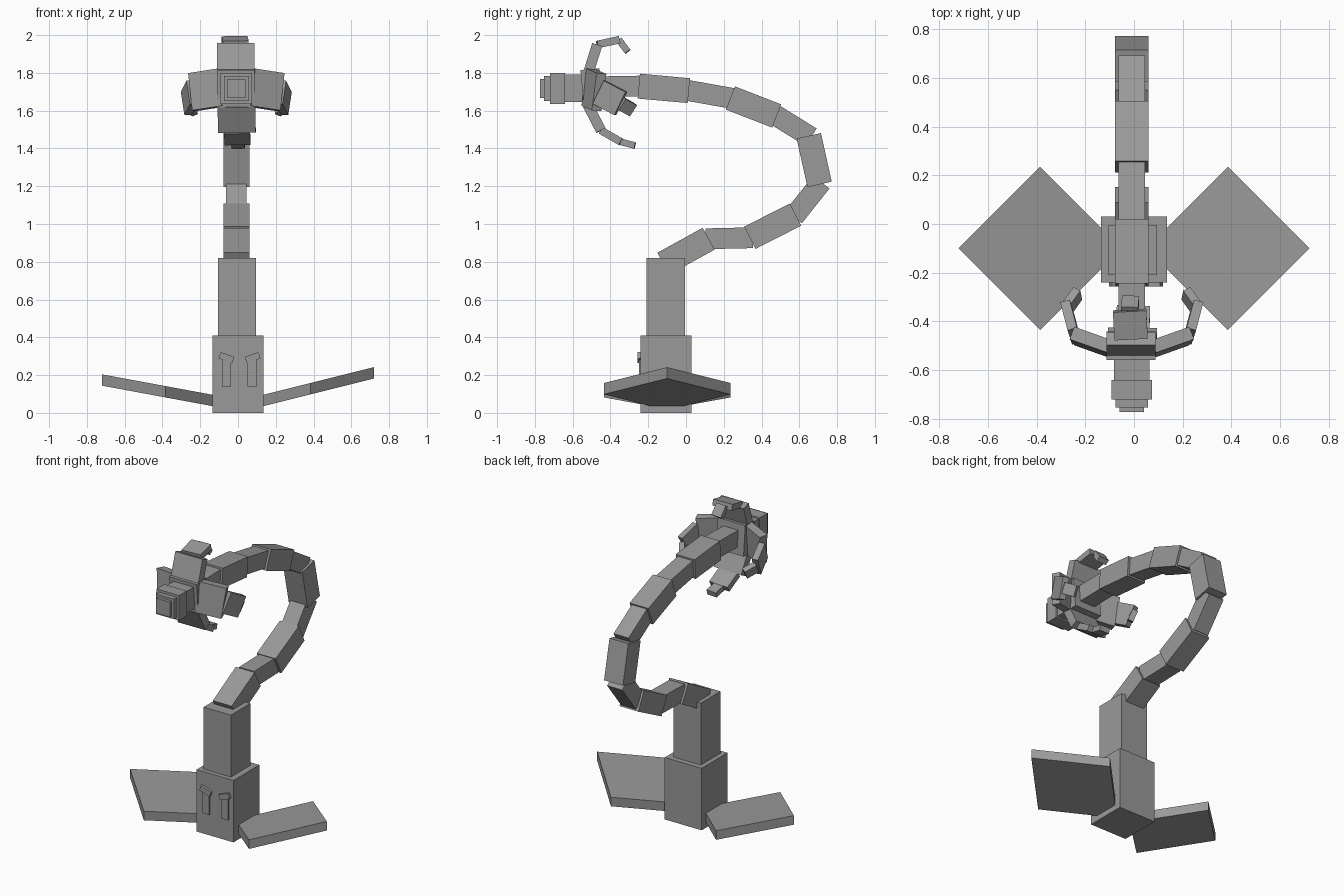
import bpy
from math import radians
from mathutils import Vector, Matrix

if "Cube" in bpy.data.objects:
    bpy.data.objects.remove(bpy.data.objects["Cube"])

grey = bpy.data.materials.new("stone grey")
grey.diffuse_color = (0.32, 0.32, 0.32, 1)
grey.use_nodes = True
grey.node_tree.nodes["Principled BSDF"].inputs["Base Color"].default_value = grey.diffuse_color


def make_box(name, size, matrix):
    """Box of the given size placed by a matrix."""
    bpy.ops.mesh.primitive_cube_add(size=1)
    ob = bpy.context.object
    ob.name = name
    ob.data.transform(matrix @ Matrix.Diagonal((*size, 1)))
    ob.data.materials.append(grey)
    return ob


def block(name, lo, hi, rot=None):
    """Box between two corners, optionally turned about its centre."""
    lo, hi = Vector(lo), Vector(hi)
    return make_box(name, hi - lo, Matrix.Translation((lo + hi) / 2) @ (rot or Matrix()))


def link(name, p, q, width, thick, side=(1, 0, 0)):
    """Box running from p to q, its width along the side direction."""
    p, q = Vector(p), Vector(q)
    z = (q - p).normalized()
    x = Vector(side)
    x = (x - z * x.dot(z)).normalized()
    y = z.cross(x)
    m = Matrix((x, y, z)).transposed().to_4x4()
    return make_box(name, (width, thick, (q - p).length), Matrix.Translation((p + q) / 2) @ m)


# Base and lower stalk
block("base", (-0.135, -0.24, 0), (0.135, 0.03, 0.41))
block("lower_stalk", (-0.105, -0.21, 0.41), (0.095, -0.005, 0.82))

# Curved neck: alternating thick and thin links, (y, z) joints
CX = -0.009
joints = [(-0.12, 0.79), (0.12, 0.922), (0.338, 0.927), (0.58, 1.05), (0.707, 1.21),
          (0.65, 1.467), (0.48, 1.572), (0.235, 1.667), (0.015, 1.706), (-0.25, 1.73),
          (-0.48, 1.726)]
for i, (a, b) in enumerate(zip(joints, joints[1:])):
    wide = i % 2 == 0
    a, b = Vector((CX, *a)), Vector((CX, *b))
    # thin links reach slightly into the thick ones, closing the bends
    extra = (b - a).normalized() * (0.0 if wide else 0.015)
    link(f"neck_link_{i + 1}", a - extra, b + extra,
         0.138 if wide else 0.11, 0.132 if wide else 0.11)

# Flower head: centre plate and stepped snout
block("head_plate", (-0.112, -0.55, 1.62), (0.088, -0.45, 1.82),
      Matrix.Rotation(radians(5), 4, 'X'))
for name, y0, y1, s in [("snout_root", -0.65, -0.52, 0.145), ("snout_rim", -0.72, -0.64, 0.165),
                        ("snout_lip", -0.752, -0.72, 0.132), ("snout_tip", -0.772, -0.75, 0.1)]:
    block(name, (CX - s / 2, y0, 1.718 - s / 2), (CX + s / 2, y1, 1.718 + s / 2))

# Petals: three links each, narrowing to the tip
PETAL = [("root", 0.2, 0.055), ("middle", 0.137, 0.04), ("tip", 0.07, 0.035)]


def petal(name, pts, sides):
    for (part, w, t), p, q, s in zip(PETAL, pts, pts[1:], sides):
        link(f"{name}_petal_{part}", p, q, w, t, s)


petal("upper", [(-0.012, -0.517, 1.80), (-0.012, -0.47, 1.95), (-0.018, -0.355, 1.975),
                (-0.014, -0.308, 1.912)], [(1, 0, 0)] * 3)
petal("lower", [(-0.008, -0.52, 1.63), (-0.006, -0.45, 1.495), (-0.002, -0.345, 1.435),
                (0.002, -0.27, 1.415)], [(1, 0, 0)] * 3)
for name, sx in (("right", 1), ("left", -1)):
    pts = [(0.08, -0.515, 1.722), (0.235, -0.46, 1.698), (0.265, -0.345, 1.638),
           (0.222, -0.285, 1.605)]
    pts = [(CX + sx * x, y, z) for x, y, z in pts]
    sides = [(sx * 0.17, 0.15, 0.97), (sx * 0.15, 0.47, 0.88), (sx * 0.15, 0.47, 0.88)]
    petal(name, pts, sides)

# Diamond leaves, sloping up outwards
for name, sx, slope in (("right", 1, 0.25), ("left", -1, 0.185)):
    leaf = make_box(f"{name}_leaf", (0.474, 0.474, 0.06), Matrix.Rotation(radians(45), 4, 'Z'))
    shear = Matrix.Identity(4)
    shear[2][0] = sx * slope
    z = 0.066 + slope * (0.386 - 0.137)
    leaf.data.transform(Matrix.Translation((sx * 0.385, -0.1, z)) @ shear)

# Eyes with slanted brows on the front of the base
for name, x, brow_x, tilt in (("left", -0.061, -0.061, 20), ("right", 0.076, 0.077, -20)):
    block(f"{name}_eye", (x - 0.025, -0.25, 0.14), (x + 0.025, -0.23, 0.28))
    block(f"{name}_brow", (brow_x - 0.038, -0.257, 0.275), (brow_x + 0.038, -0.23, 0.31),
          Matrix.Rotation(radians(tilt), 4, 'Y'))
